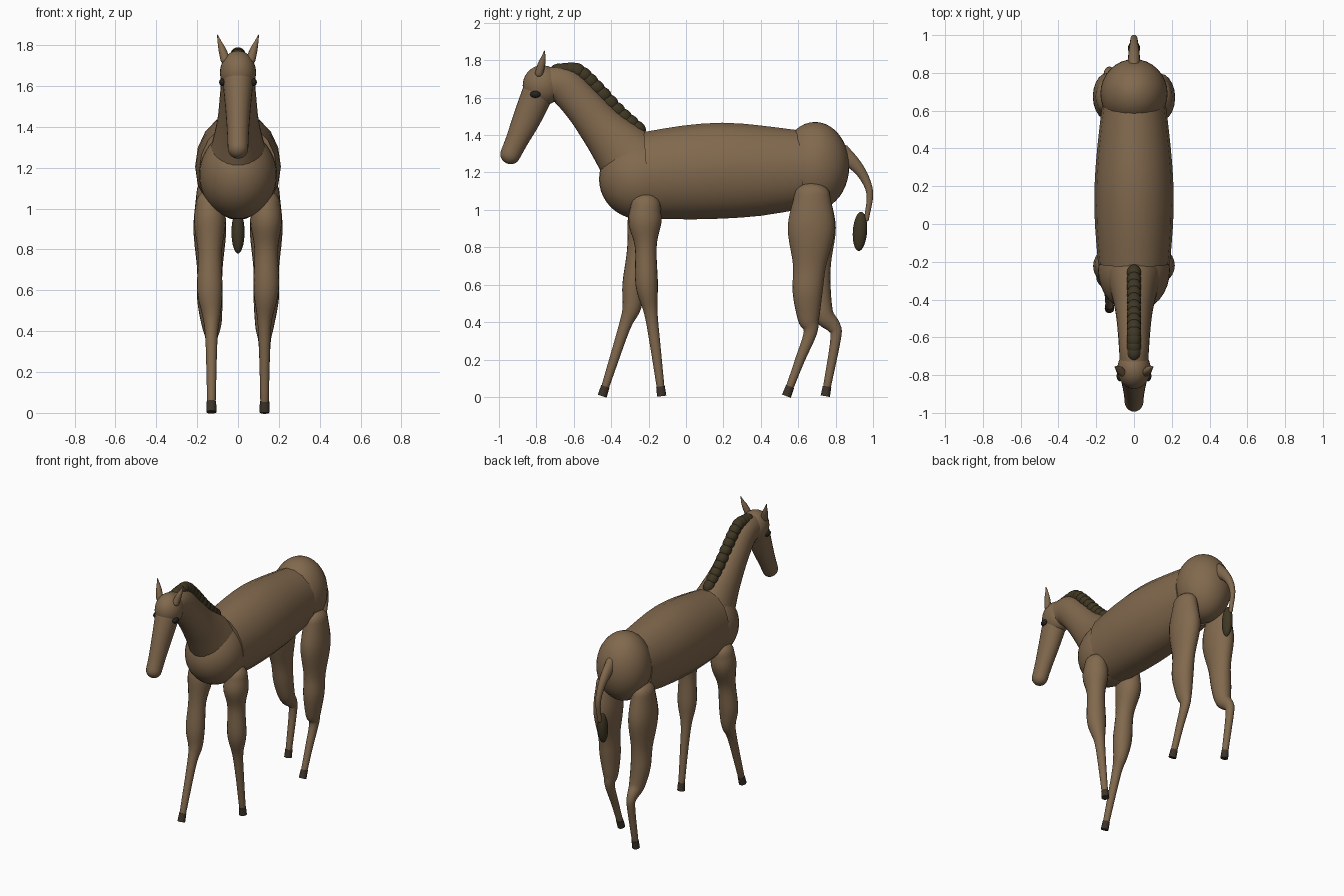
import bpy, bmesh, math
from mathutils import Vector

if "Cube" in bpy.data.objects:
    bpy.data.objects.remove(bpy.data.objects["Cube"], do_unlink=True)


def material(name, rgb):
    m = bpy.data.materials.new(name)
    m.use_nodes = True
    m.diffuse_color = (*rgb, 1)
    m.node_tree.nodes["Principled BSDF"].inputs["Base Color"].default_value = (*rgb, 1)
    return m


COAT = material("brown coat", (0.22, 0.14, 0.075))
HAIR = material("dark mane hair", (0.05, 0.038, 0.017))
HOOF = material("dark hoof", (0.045, 0.034, 0.022))
EYE = material("eye black", (0.02, 0.016, 0.012))


def finish(name, bm, mat, smooth=True):
    bmesh.ops.recalc_face_normals(bm, faces=bm.faces)
    mesh = bpy.data.meshes.new(name)
    bm.to_mesh(mesh)
    bm.free()
    mesh.materials.append(mat)
    ob = bpy.data.objects.new(name, mesh)
    bpy.context.collection.objects.link(ob)
    if smooth:
        bpy.ops.object.select_all(action='DESELECT')
        ob.select_set(True)
        bpy.context.view_layer.objects.active = ob
        bpy.ops.object.shade_smooth_by_angle(angle=math.radians(40))
    return ob


def ball(name, centre, radii, mat, tilt=0.0):
    bm = bmesh.new()
    bmesh.ops.create_uvsphere(bm, u_segments=32, v_segments=20, radius=1)
    ob = finish(name, bm, mat)
    ob.location, ob.scale = centre, radii
    ob.rotation_euler.x = tilt
    return ob


def spline(keys, steps):
    """Catmull-Rom through rows of numbers."""
    rows = [Vector(k) for k in keys]
    rows = [2 * rows[0] - rows[1]] + rows + [2 * rows[-1] - rows[-2]]
    out = []
    for a, b, c, d in zip(rows, rows[1:], rows[2:], rows[3:]):
        for i in range(steps):
            t = i / steps
            out.append(b + (c - a) * (t / 2) + (2 * a - 5 * b + 4 * c - d) * (t * t / 2)
                       + (3 * b - a - 3 * c + d) * (t ** 3 / 2))
    return out + [rows[-2]]


def limb(name, keys, mat, sides=20, steps=5, round_ends=True):
    """Elliptic tube; each key is x, y, z, half width in x, half depth."""
    rows = spline(keys, steps)
    pts = [Vector(r[:3]) for r in rows]
    last = len(rows) - 1
    rings = []
    for i, r in enumerate(rows):
        tan = (pts[min(i + 1, last)] - pts[max(i - 1, 0)]).normalized()
        rings.append((pts[i], tan, r[3], r[4]))
    if round_ends:
        def dome(ring, sign):
            p, t, w, d = ring
            angles = [math.pi / 2 * k / 5 for k in range(1, 5)] + [1.53]
            return [(p + t * sign * min(w, d) * math.sin(a), t,
                     w * math.cos(a), d * math.cos(a)) for a in angles]
        rings = dome(rings[0], -1)[::-1] + rings + dome(rings[-1], 1)
    bm = bmesh.new()
    loops = []
    for p, t, w, d in rings:
        side = (Vector((1, 0, 0)) - t * t.x).normalized()
        up = t.cross(side)
        loops.append([bm.verts.new(p + side * w * math.cos(a) + up * d * math.sin(a))
                      for a in (2 * math.pi * k / sides for k in range(sides))])
    for lo, hi in zip(loops, loops[1:]):
        for k in range(sides):
            n = (k + 1) % sides
            bm.faces.new((lo[k], lo[n], hi[n], hi[k]))
    bm.faces.new(loops[0])
    bm.faces.new(loops[-1])
    return finish(name, bm, mat)


# Torso
limb("barrel", [(0, -0.21, 1.185, 0.19, 0.235), (0, 0, 1.2, 0.207, 0.255),
                (0, 0.2, 1.21, 0.209, 0.26), (0, 0.4, 1.21, 0.195, 0.245),
                (0, 0.62, 1.215, 0.17, 0.212)], COAT, sides=18, steps=2, round_ends=False)
ball("chest", (0, -0.245, 1.165), (0.19, 0.22, 0.215), COAT)
ball("rump", (0, 0.69, 1.235), (0.178, 0.183, 0.235), COAT)

# Neck and head
limb("neck", [(0, -0.27, 1.24, 0.15, 0.185), (0, -0.36, 1.34, 0.12, 0.152),
              (0, -0.45, 1.44, 0.1, 0.122), (0, -0.55, 1.56, 0.088, 0.105),
              (0, -0.65, 1.66, 0.08, 0.1), (0, -0.74, 1.675, 0.075, 0.09)], COAT, sides=28)
ball("skull", (0, -0.768, 1.665), (0.088, 0.105, 0.108), COAT)
limb("muzzle", [(0, -0.79, 1.63, 0.076, 0.085), (0, -0.85, 1.49, 0.062, 0.075),
                (0, -0.905, 1.37, 0.053, 0.06), (0, -0.94, 1.295, 0.05, 0.054)],
     COAT, sides=24)
for s, label in ((1, "left"), (-1, "right")):
    ball(label + "_eye", (s * 0.075, -0.805, 1.618), (0.017, 0.028, 0.019), EYE)
    limb(label + "_ear", [(s * 0.062, -0.785, 1.73, 0.024, 0.022),
                          (s * 0.078, -0.772, 1.78, 0.018, 0.02),
                          (s * 0.09, -0.762, 1.815, 0.01, 0.012),
                          (s * 0.101, -0.757, 1.85, 0.002, 0.002)], COAT, sides=12)

# Mane of overlapping tufts down the crest
crest = spline([(-0.68, 1.742), (-0.58, 1.743), (-0.48, 1.655),
                (-0.37, 1.535), (-0.26, 1.435)], 3)
for i, (y, z) in enumerate(crest):
    ball(f"mane_tuft_{i + 1}", (0, y, z), (0.038, 0.048, 0.04), HAIR, 
         0 if i < 3 else -math.radians(35))

# Tail
limb("tail", [(0, 0.83, 1.3, 0.035, 0.055), (0, 0.9, 1.245, 0.03, 0.036),
              (0, 0.955, 1.17, 0.022, 0.025), (0, 0.983, 1.08, 0.018, 0.018),
              (0, 0.965, 0.95, 0.013, 0.013)], COAT, sides=14)
ball("tail_tuft", (0, 0.93, 0.885), (0.032, 0.038, 0.105), HAIR, math.radians(-4))

# Legs: rows of y, z, half width, half depth, ending above the hoof
LEGS = {
    "left_front": [(-0.215, 1.02, 0.07, 0.08), (-0.22, 0.93, 0.078, 0.088),
                   (-0.215, 0.8, 0.058, 0.058), (-0.21, 0.6, 0.062, 0.06),
                   (-0.188, 0.45, 0.035, 0.036), (-0.165, 0.28, 0.026, 0.028),
                   (-0.137, 0.06, 0.021, 0.021)],
    "right_front": [(-0.215, 1.02, 0.07, 0.08), (-0.225, 0.93, 0.078, 0.088),
                    (-0.258, 0.78, 0.058, 0.058), (-0.28, 0.6, 0.062, 0.06),
                    (-0.29, 0.48, 0.045, 0.05), (-0.33, 0.37, 0.03, 0.032),
                    (-0.43, 0.06, 0.021, 0.021)],
    "left_hind": [(0.675, 1.08, 0.065, 0.095), (0.67, 0.9, 0.08, 0.126),
                  (0.66, 0.7, 0.062, 0.088), (0.65, 0.56, 0.062, 0.08),
                  (0.655, 0.42, 0.045, 0.058), (0.665, 0.345, 0.03, 0.036),
                  (0.61, 0.2, 0.024, 0.026), (0.558, 0.06, 0.021, 0.021)],
    "right_hind": [(0.675, 1.08, 0.065, 0.095), (0.675, 0.9, 0.08, 0.126),
                   (0.69, 0.7, 0.062, 0.085), (0.705, 0.56, 0.062, 0.07),
                   (0.735, 0.44, 0.05, 0.055), (0.79, 0.375, 0.032, 0.038),
                   (0.8, 0.31, 0.026, 0.028), (0.755, 0.06, 0.021, 0.021)],
}
for label, rows in LEGS.items():
    s = 1 if label.startswith("left") else -1
    keys = [(s * (0.138 if z > 0.5 else 0.13), y, z, w, d) for y, z, w, d in rows]
    limb(label + "_leg", keys, COAT)
    # Hoof continues the shin direction to the ground
    (y0, z0), (y1, z1) = rows[-2][:2], rows[-1][:2]
    slope = (y1 - y0) / (z1 - z0)
    hoof = [(s * 0.13, y1 + slope * (z - z1), z, r, r)
            for z, r in ((0.056, 0.023), (0.03, 0.024), (0.004, 0.025))]
    limb(label + "_hoof", hoof, HOOF, sides=20, steps=1, round_ends=False)
